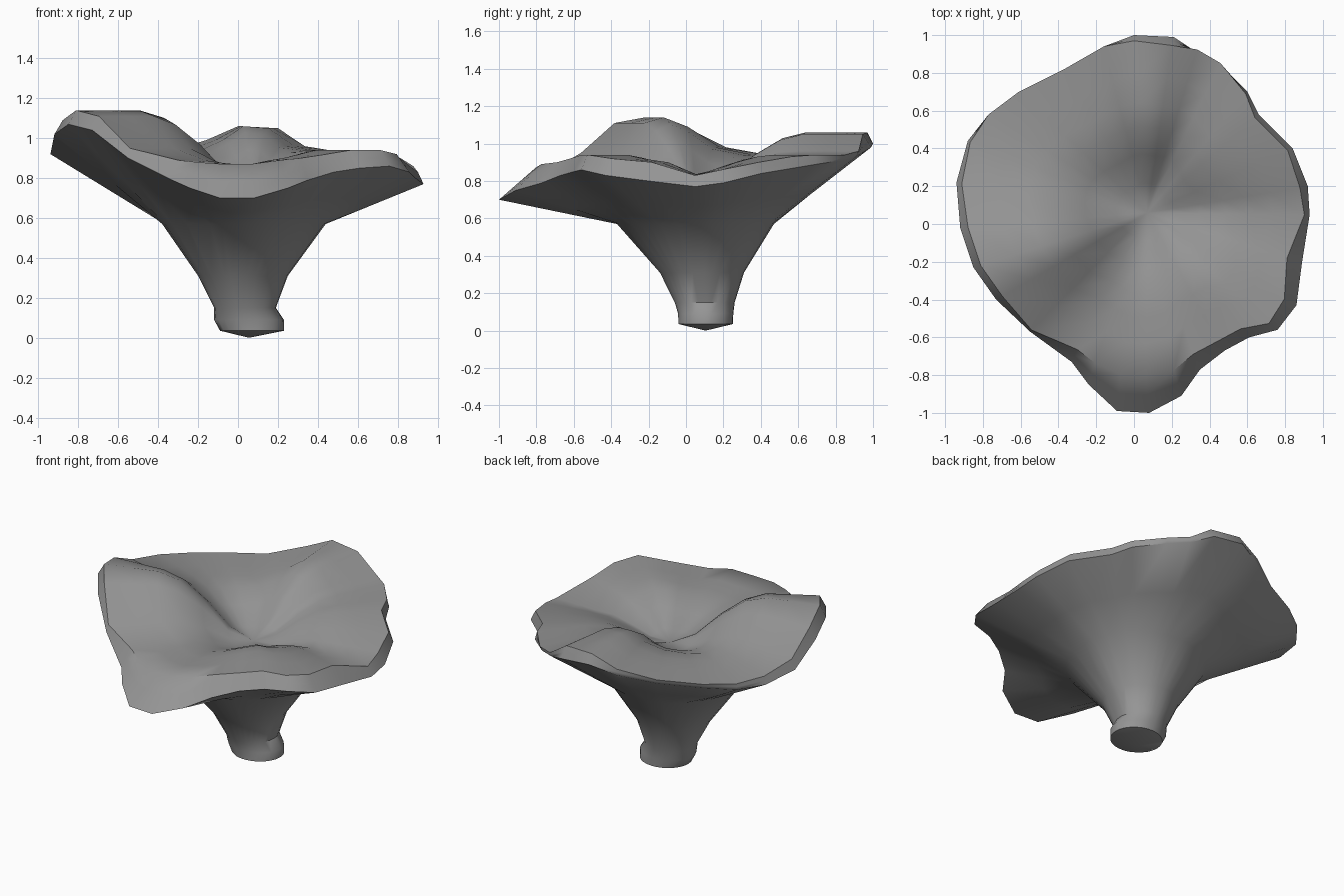
import bpy
import bmesh
import math
from mathutils import Vector

# Remove the default cube
cube = bpy.data.objects.get("Cube")
if cube:
    bpy.data.objects.remove(cube, do_unlink=True)


def make_material(name, colour):
    mat = bpy.data.materials.new(name)
    mat.use_nodes = True
    mat.diffuse_color = colour
    mat.node_tree.nodes["Principled BSDF"].inputs["Base Color"].default_value = colour
    return mat


# Wavy rim outline: x, y, height of the lower edge, height of the crest above it
RIM = [
    (.93, .05, .77, .83), (.92, .2, .79, .86), (.84, .4, .84, .9),
    (.66, .58, .87, .93), (.6, .7, .89, .94), (.45, .84, .91, .94),
    (.33, .91, .93, .96), (.21, .99, .98, 1.05), (0, 1, 1, 1.06),
    (-.16, .94, .95, .99), (-.36, .81, .9, .93), (-.6, .69, .89, .92),
    (-.77, .58, .88, .92), (-.88, .44, .89, .94), (-.94, .22, .92, .98),
    (-.92, -.02, 1.02, 1.09), (-.85, -.23, 1.07, 1.14), (-.73, -.4, 1.04, 1.11),
    (-.55, -.57, .9, .95), (-.33, -.73, .79, .89), (-.24, -.85, .75, .88),
    (-.09, -.99, .7, .87), (.08, -1, .7, .87), (.25, -.91, .75, .89),
    (.35, -.77, .79, .9), (.48, -.67, .83, .92), (.61, -.6, .85, .94),
    (.76, -.56, .86, .94), (.86, -.43, .83, .92), (.89, -.2, .8, .9),
]

# Stem rings: centre x, centre y, height, radius along x, radius along y
STEM = [
    (.07, .105, .035, .16, .145), (.055, .105, .09, .175, .148),
    (.035, .1, .15, .155, .16), (.025, .085, .31, .225, .225),
    (.03, .05, .57, .41, .42),
]

# Bowl rings: spread from the middle, share of the crest height
BOWL_STEPS = [(.8, 1), (.64, 1), (.5, .96), (.34, .66), (.17, .2)]

FOOT = Vector((.055, .105, 0))
BOWL = Vector((.07, .06, .75))


def stem_ring(cx, cy, z, rx, ry):
    ring = []
    for x, y, _, _ in RIM:
        angle = math.atan2(y, x)
        ring.append(Vector((cx + rx * math.cos(angle),
                            cy + ry * math.sin(angle), z)))
    return ring


def blend_rings(ring_a, ring_b, t):
    return [a.lerp(b, t) for a, b in zip(ring_a, ring_b)]


def crest_ring():
    # A taller lip rolls further in from the edge
    ring = []
    for x, y, edge, crest in RIM:
        scale = 1.06 - 1.5 * (crest - edge)
        ring.append(Vector((x * scale, y * scale, crest)))
    return ring


def bowl_ring(crest, spread, lift):
    ring = []
    for p in crest:
        q = BOWL.lerp(p, spread)
        q.z = BOWL.z + (p.z - BOWL.z) * lift
        ring.append(q)
    return ring


# Stack the rings from the foot, over the rim and into the bowl
rings = [stem_ring(*row) for row in STEM]
edge = [Vector((x, y, z)) for x, y, z, _ in RIM]
rings.append(blend_rings(rings[-1], edge, .45))
rings.append(edge)
crest = crest_ring()
rings += [blend_rings(edge, crest, .5), crest]
rings += [bowl_ring(crest, spread, lift) for spread, lift in BOWL_STEPS]

# Skin the rings into one closed body
bm = bmesh.new()
loops = [[bm.verts.new(p) for p in ring] for ring in rings]
count = len(RIM)
for low, high in zip(loops, loops[1:]):
    for i in range(count):
        j = (i + 1) % count
        bm.faces.new((low[i], low[j], high[j], high[i]))
foot = bm.verts.new(FOOT)
middle = bm.verts.new(BOWL)
for i in range(count):
    j = (i + 1) % count
    bm.faces.new((loops[0][j], loops[0][i], foot))
    bm.faces.new((loops[-1][i], loops[-1][j], middle))

# Relax the inside of the bowl so its slopes flow together
inner = [v for loop in loops[-3:] for v in loop] + [middle]
bmesh.ops.smooth_vert(bm, verts=inner, factor=.5,
                      use_axis_x=False, use_axis_y=False, use_axis_z=True)
bmesh.ops.recalc_face_normals(bm, faces=bm.faces)

mesh = bpy.data.meshes.new("wavy_cap_and_stem")
bm.to_mesh(mesh)
bm.free()
body = bpy.data.objects.new("wavy_cap_and_stem", mesh)
bpy.context.collection.objects.link(body)
mesh.materials.append(make_material("plain grey", (.3, .3, .3, 1)))

# Smooth shading with a sharp rim
bpy.ops.object.select_all(action="DESELECT")
body.select_set(True)
bpy.context.view_layer.objects.active = body
bpy.ops.object.shade_smooth_by_angle(angle=math.radians(50))
